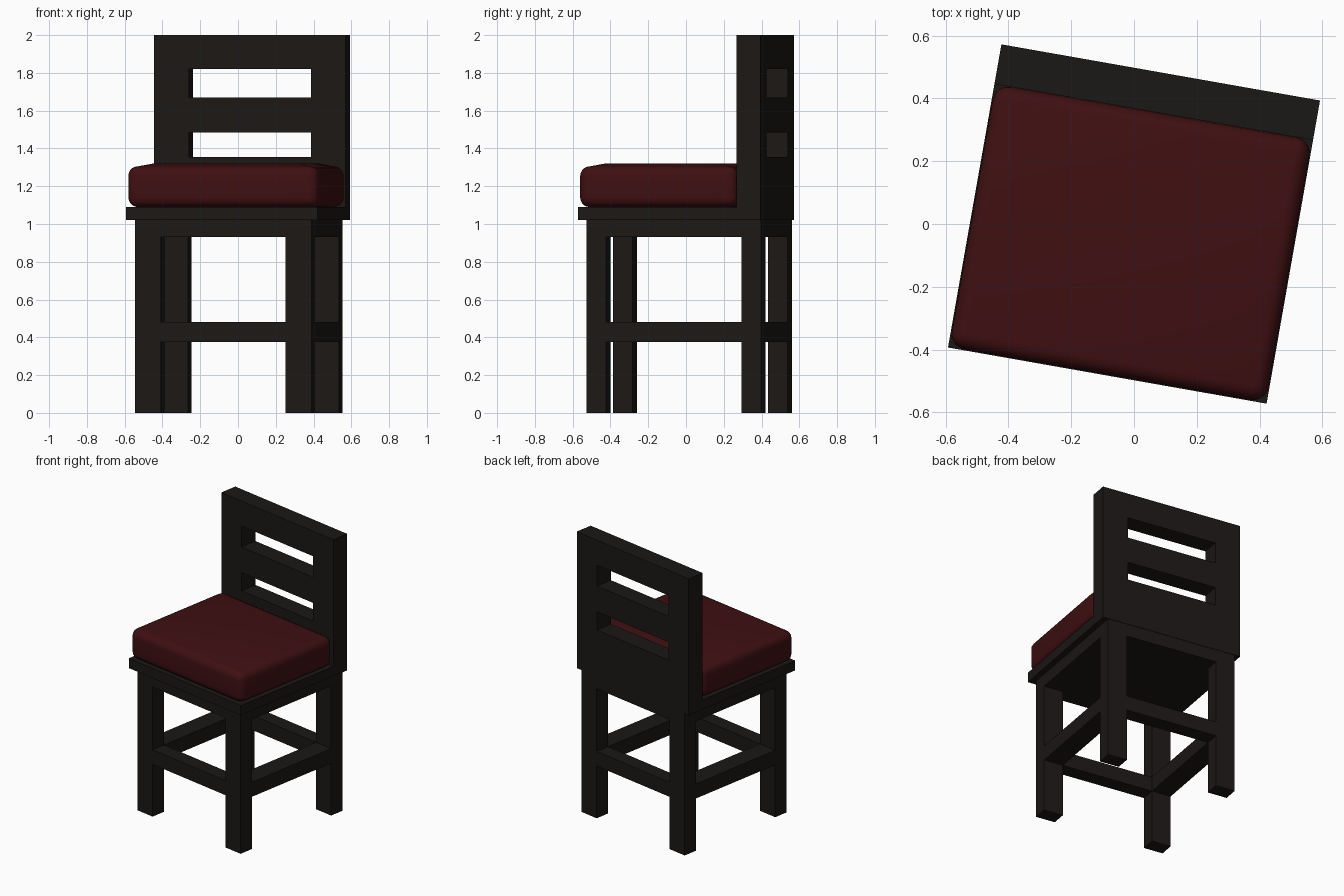
import bpy, bmesh, math

if "Cube" in bpy.data.objects:
    bpy.data.objects.remove(bpy.data.objects["Cube"])

TURN = math.radians(-10)          # the whole chair is turned about z
W, FRONT, BACK = 0.515, -0.49, 0.49
LEG_X, LEG_F, LEG_B = 0.475, -0.451, 0.487   # outer faces of the legs
LW, LD = 0.14, 0.105              # leg width and depth
BACK_F = 0.362                    # front face of the backrest


def material(name, color):
    m = bpy.data.materials.new(name)
    m.diffuse_color = (*color, 1)
    m.use_nodes = True
    m.node_tree.nodes["Principled BSDF"].inputs["Base Color"].default_value = m.diffuse_color
    return m


wood = material("black_wood", (0.011, 0.009, 0.008))
fabric = material("red_fabric", (0.05, 0.005, 0.006))


def finish(name, bm, mat):
    bmesh.ops.recalc_face_normals(bm, faces=bm.faces)
    me = bpy.data.meshes.new(name)
    bm.to_mesh(me)
    bm.free()
    me.materials.append(mat)
    ob = bpy.data.objects.new(name, me)
    ob.rotation_euler.z = TURN
    bpy.context.collection.objects.link(ob)
    return ob


def box_bm(x0, x1, y0, y1, z0, z1):
    bm = bmesh.new()
    bmesh.ops.create_cube(bm, size=1)
    for v in bm.verts:
        v.co = (x1 if v.co.x > 0 else x0, y1 if v.co.y > 0 else y0, z1 if v.co.z > 0 else z0)
    return bm


def box(name, *dims):
    return finish(name, box_bm(*dims), wood)


# Legs and side stretchers, mirrored left and right
for side, s in (("left", -1), ("right", 1)):
    x0, x1 = sorted((s * LEG_X, s * (LEG_X - LW)))
    box(f"front_leg_{side}", x0, x1, LEG_F, LEG_F + LD, 0, 0.93)
    box(f"back_leg_{side}", x0, x1, LEG_B - LD, LEG_B, 0, 0.93)
    box(f"side_stretcher_{side}", x0, x1, LEG_F + LD, LEG_B - LD, 0.375, 0.48)

# Front and back stretchers
xi = LEG_X - LW
box("front_stretcher", -xi, xi, LEG_F, LEG_F + LD, 0.375, 0.48)
box("back_stretcher", -xi, xi, LEG_B - LD, LEG_B, 0.375, 0.48)

# Solid apron block and seat board
box("apron", -LEG_X, LEG_X, LEG_F, LEG_B, 0.93, 1.02)
box("seat", -W, W, FRONT, BACK_F, 1.02, 1.09)

# Backrest: grid of panels with two slots left open, extruded to thickness
xs = (-W, -0.328, 0.328, W)
zs = (1.02, 1.355, 1.485, 1.67, 1.82, 2.0)
bm = bmesh.new()
grid = [[bm.verts.new((x, BACK_F, z)) for x in xs] for z in zs]
for j in range(len(zs) - 1):
    for i in range(len(xs) - 1):
        if i == 1 and j in (1, 3):
            continue
        bm.faces.new((grid[j][i], grid[j][i + 1], grid[j + 1][i + 1], grid[j + 1][i]))
ext = bmesh.ops.extrude_face_region(bm, geom=bm.faces[:], use_keep_orig=True)
for g in ext["geom"]:
    if isinstance(g, bmesh.types.BMVert):
        g.co.y = BACK
finish("backrest", bm, wood)

# Cushion: rounded box with a slightly crowned top
bm = box_bm(-0.512, 0.512, -0.487, BACK_F, 1.09, 1.305)
bmesh.ops.bevel(bm, geom=bm.edges[:], offset=0.05, segments=5, profile=0.5, affect='EDGES')
top = max(bm.faces, key=lambda f: (round(f.calc_center_median().z, 4), f.calc_area()))
bmesh.ops.inset_region(bm, faces=[top], thickness=0.1)
for v in top.verts:
    v.co.z = 1.32
cushion = finish("cushion", bm, fabric)
bpy.context.view_layer.objects.active = cushion
cushion.select_set(True)
bpy.ops.object.shade_smooth_by_angle(angle=math.radians(40))
